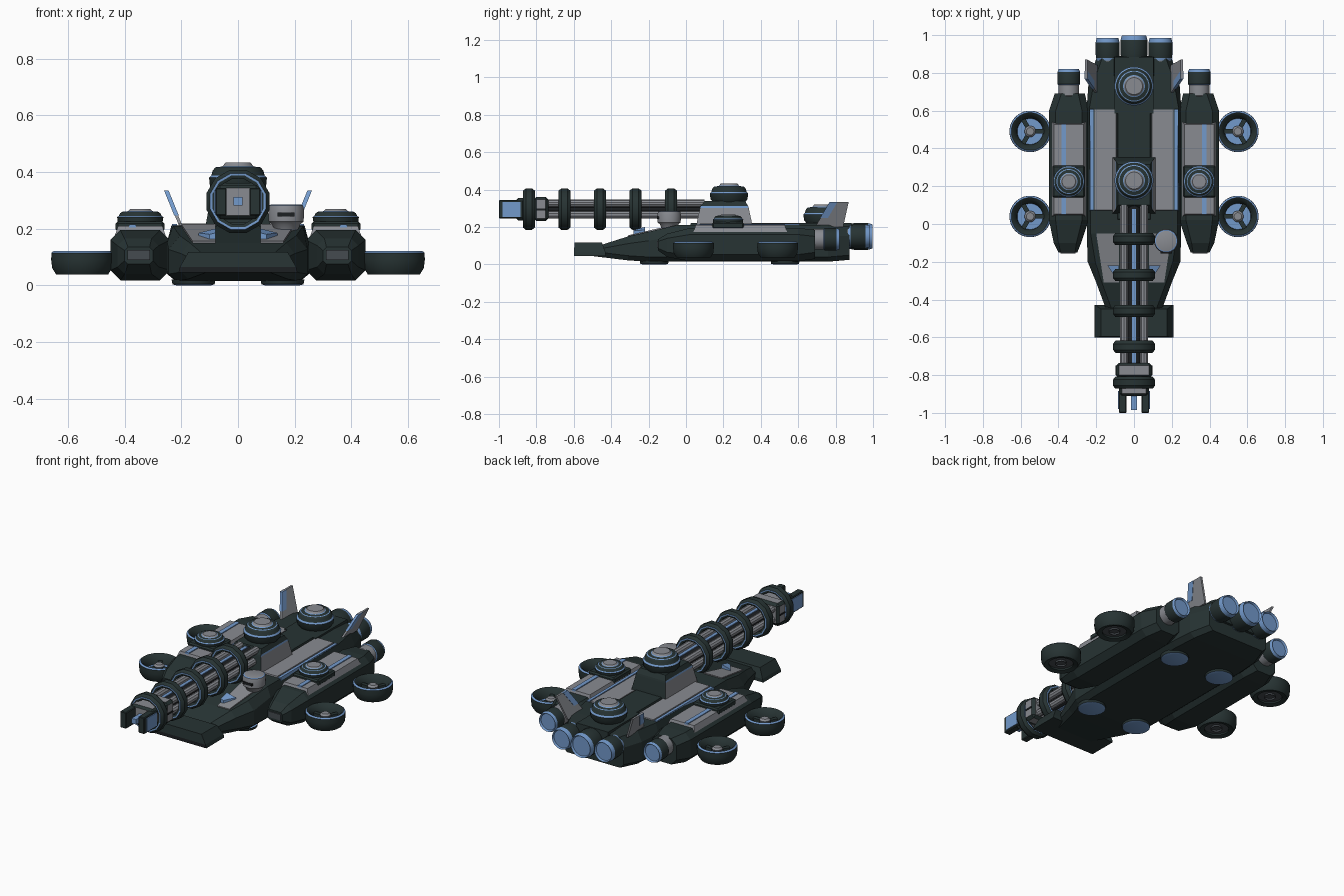
import bpy, bmesh, math
from mathutils import Vector

if "Cube" in bpy.data.objects:
    bpy.data.objects.remove(bpy.data.objects["Cube"])


def make_mat(name, rgb):
    m = bpy.data.materials.new(name)
    m.use_nodes = True
    m.diffuse_color = (*rgb, 1)
    m.node_tree.nodes["Principled BSDF"].inputs["Base Color"].default_value = (*rgb, 1)
    return m


MATS = [make_mat("dark_armour", (0.02, 0.033, 0.033)),
        make_mat("grey_plate", (0.25, 0.26, 0.285)),
        make_mat("blue_trim", (0.17, 0.32, 0.6)),
        make_mat("black_core", (0.012, 0.014, 0.016)),
        make_mat("shadow_grey", (0.06, 0.07, 0.08))]
DARK, GREY, BLUE, BLACK, SHADOW = range(5)


def finish(bm, name, smooth=False):
    bmesh.ops.remove_doubles(bm, verts=bm.verts[:], dist=1e-5)
    bmesh.ops.recalc_face_normals(bm, faces=bm.faces[:])
    for f in bm.faces:
        f.smooth = smooth
    for e in bm.edges:
        e.smooth = len(e.link_faces) == 2 and e.calc_face_angle(0) < math.radians(35)
    mesh = bpy.data.meshes.new(name)
    bm.to_mesh(mesh)
    bm.free()
    for m in MATS:
        mesh.materials.append(m)
    ob = bpy.data.objects.new(name, mesh)
    bpy.context.collection.objects.link(ob)
    return ob


def loft(name, sections, mat=DARK, side=1, bevel=0, rule=None):
    """Skin a row of matching outlines and cap both ends."""
    bm = bmesh.new()
    rings = [[bm.verts.new((x * side, y, z)) for x, y, z in s] for s in sections]
    n = len(rings[0])
    for a, b in zip(rings, rings[1:]):
        for i in range(n):
            j = (i + 1) % n
            bm.faces.new((a[i], a[j], b[j], b[i]))
    bm.faces.new(rings[0])
    bm.faces.new(rings[-1])
    bmesh.ops.recalc_face_normals(bm, faces=bm.faces[:])
    for f in bm.faces:
        f.material_index = rule(f) if rule else mat
    if bevel:
        bmesh.ops.bevel(bm, geom=bm.edges[:], offset=bevel, segments=1,
                        affect='EDGES', clamp_overlap=True)
    return finish(bm, name)


def rect(x0, x1, y0, y1, z):
    return [(x0, y0, z), (x1, y0, z), (x1, y1, z), (x0, y1, z)]


def box(name, xs, ys, zs, mat=DARK, side=1, bevel=0, inset=0):
    """Block whose top is drawn in by inset."""
    top = rect(xs[0] + inset, xs[1] - inset, ys[0] + inset, ys[1] - inset, zs[1])
    return loft(name, [rect(*xs, *ys, zs[0]), top], mat, side, bevel)


def lathe(name, profile, loc, axis='z', segs=24):
    """Turn (radius, height, colour of the next band) points about an axis."""
    bm = bmesh.new()
    rings = []
    for r, h, _ in profile:
        ring = []
        for k in range(segs):
            a = 2 * math.pi * (k + 0.5) / segs
            c, s = r * math.cos(a), r * math.sin(a)
            p = Vector((c, s, h) if axis == 'z' else (c, h, s))
            ring.append(bm.verts.new(p + Vector(loc)))
        rings.append(ring)
    for i in range(len(rings) - 1):
        for k in range(segs):
            j = (k + 1) % segs
            f = bm.faces.new((rings[i][k], rings[i][j], rings[i + 1][j], rings[i + 1][k]))
            f.material_index = profile[i][2]
    return finish(bm, name, True)


# Central hull
def hull_section(y, w, tw, zb, zt):
    half = [(w * .88, zb), (w, zb + .025), (w, zb + (zt - zb) * .7), (tw, zt)]
    return [(x, y, z) for x, z in half] + [(-x, y, z) for x, z in reversed(half)]


loft("hull", [hull_section(*s) for s in (
    (-.5, .13, .1, .045, .09), (-.31, .2, .17, .022, .15), (-.2, .245, .205, .015, .175),
    (-.05, .25, .23, .015, .21), (.62, .25, .235, .015, .212), (.76, .24, .21, .015, .212),
    (.875, .2, .17, .025, .205))])
loft("front_bumper", [rect(-.21, .21, -.6, -.43, .045), rect(-.205, .205, -.6, -.43, .065),
                      rect(-.175, .175, -.595, -.45, .118)],
     rule=lambda f: BLACK if f.normal.y < -.7 and f.calc_center_median().z < .06 else DARK)
box("spine_deck", (-.09, .09), (.02, .6), (.2, .222), inset=.006)
box("rear_deck", (-.11, .11), (.58, .89), (.1, .222), inset=.006)

# Hull plating, fins and nose plates
for s, tag in ((1, "left"), (-1, "right")):
    box(f"hull_panel_{tag}", (.09, .212), (.07, .61), (.2, .218), GREY, s, inset=.004)
    box(f"hull_strip_{tag}", (.212, .235), (.07, .61), (.2, .217), BLUE, s, inset=.003)
    loft(f"nose_panel_{tag}", [
        [(.08, -.31, .14), (.16, -.31, .14), (.16, -.31, .156), (.08, -.31, .156)],
        [(.08, -.05, .2), (.2, -.05, .2), (.2, -.05, .216), (.08, -.05, .216)]], GREY, s)
    loft(f"nose_strip_{tag}", [
        [(.08, -.28, .16), (.1, -.28, .16), (.1, -.28, .18), (.08, -.28, .185)],
        [(.08, -.22, .175), (.14, -.22, .17), (.14, -.22, .185), (.08, -.22, .2)]], BLUE, s)

    def fin(name, lead, trail, t0, thick, mat):
        sections = []
        for t in (t0, 1):
            x, z = .198 + .055 * t, .2 + .135 * t
            y0, y1 = lead[0] + lead[1] * t, trail[0] + trail[1] * t
            sections.append(rect(x - thick, x + thick, y0, y1, z))
        loft(name, sections, mat, s)

    fin(f"tail_fin_{tag}", (.69, .08), (.84, .03), 0, .006, GREY)
    fin(f"fin_leading_edge_{tag}", (.688, .08), (.73, .08), .35, .008, BLUE)

    # Side pods
    pod = []
    for y, x0, x1, zb, zt, c in ((-.15, .3, .4, .075, .135, .012), (-.1, .28, .425, .04, .165, .025),
                                 (.02, .24, .45, .018, .195, .035), (.6, .24, .45, .018, .195, .035),
                                 (.69, .26, .42, .03, .185, .035)):
        pod.append([(x0 + c, y, zb), (x1 - c, y, zb), (x1, y, zb + c), (x1, y, zt - c),
                    (x1 - c, y, zt), (x0 + c, y, zt), (x0, y, zt - c), (x0, y, zb + c)])
    loft(f"side_pod_{tag}", pod, DARK, s)
    box(f"pod_panel_{tag}", (.255, .435), (.04, .54), (.175, .21), GREY, s, inset=.012)
    box(f"pod_strip_{tag}", (.36, .385), (.05, .53), (.2, .215), BLUE, s)
    box(f"pod_front_plate_{tag}", (.31, .39), (-.156, -.14), (.09, .125), SHADOW, s)
    box(f"pod_turret_base_{tag}", (.26, .432), (.14, .31), (.19, .226), DARK, s, bevel=.008)

    # Pod engines
    lathe(f"pod_engine_{tag}", [(.04, .66, GREY), (.055, .68, GREY), (.055, .735, BLUE),
                                (.06, .74, DARK), (.06, .805, BLUE), (.054, .82, BLUE),
                                (.048, .808, BLUE), (0, .808, BLUE)], (s * .345, 0, .135), 'y')

    # Lift fans
    for y, end in ((.04, "front"), (.49, "rear")):
        at = (s * .55, y, 0)
        lathe(f"fan_duct_{end}_{tag}", [(.066, .045, DARK), (.092, .038, DARK), (.106, .06, DARK),
                                        (.11, .09, DARK), (.109, .115, BLUE), (.1, .122, DARK),
                                        (.088, .115, DARK), (.07, .085, DARK), (.066, .045, DARK)], at, segs=28)
        lathe(f"fan_disc_{end}_{tag}", [(0, .055, SHADOW), (.07, .055, SHADOW), (.07, .07, BLUE),
                                        (0, .07, BLUE)], at)
        lathe(f"fan_hub_{end}_{tag}", [(.03, .045, SHADOW), (.03, .095, GREY), (.02, .105, GREY),
                                       (0, .105, GREY)], at, segs=16)
        for k in range(3):
            spoke = box(f"fan_spoke_{k}_{end}_{tag}", (.02, .085), (-.012, .012), (.06, .09))
            spoke.location = at
            spoke.rotation_euler.z = k * 2 * math.pi / 3 + (math.pi if s > 0 else 0)

    # Belly pads
    for y, end in ((-.17, "front"), (.53, "rear")):
        lathe(f"belly_pad_{end}_{tag}", [(.078, .02, DARK), (.075, .004, BLUE), (.062, 0, BLUE),
                                         (0, 0, BLUE)], (s * .157, y, 0))

# Rear engines
for x, end, r in ((0, .998, .072), (.14, .985, .064), (-.14, .985, .064)):
    lathe("main_engine", [(r * .7, .82, GREY), (r * .9, .865, BLUE), (r * .95, .88, DARK),
                          (r, .9, DARK), (r, end - .025, BLUE), (r * .9, end, BLUE),
                          (r * .82, end - .012, BLUE), (0, end - .012, BLUE)], (x, 0, .15), 'y')


# Round turrets, all one shape at different sizes
def turret(name, x, y, z, k, kz):
    prof = [(.085, 0, DARK), (.1, .02, DARK), (.103, .05, BLUE), (.095, .058, DARK),
            (.09, .075, DARK), (.082, .085, BLUE), (.077, .087, DARK), (.058, .089, BLUE),
            (.053, .092, GREY), (.045, .103, GREY), (0, .103, GREY)]
    lathe(name, [(r * k, h * kz, m) for r, h, m in prof], (x, y, z))


turret("cannon_turret", 0, .23, .33, 1, 1)
turret("rear_turret", 0, .73, .218, 1, 1)
turret("pod_turret_left", .345, .225, .215, .8, .52)
turret("pod_turret_right", -.345, .225, .215, .8, .52)


# Cannon mount with grey and blue flanks
def mount_colour(f):
    z = f.calc_center_median().z
    if abs(f.normal.x) > .5 and z < .318:
        return BLUE if z > .3 else GREY
    return DARK


loft("cannon_mount", [rect(-.115, .115, .055, .355, .205), rect(-.11, .11, .06, .35, .235),
                      rect(-.098, .098, .075, .335, .303), rect(-.096, .096, .078, .332, .313),
                      rect(-.085, .085, .1, .315, .34)], rule=mount_colour)

# Long cannon: core, rails and rings
AXIS = .296
lathe("cannon_core", [(0, -.9, BLACK), (.04, -.9, BLACK), (.04, .1, BLACK), (0, .1, BLACK)],
      (0, 0, AXIS), 'y', 12)
for sx in (-1, 1):
    for sz in (-1, 1):
        lathe("cannon_rail", [(0, -.88, GREY), (.021, -.88, GREY), (.021, .1, GREY), (0, .1, GREY)],
              (sx * .053, 0, AXIS + sz * .03), 'y', 10)
for z in (AXIS + .036, AXIS - .044):
    box("cannon_strip", (-.01, .01), (-.88, .08), (z, z + .008), BLUE)
for i in range(5):
    lathe("cannon_ring", [(.082, -.026, DARK), (.094, -.032, BLUE), (.102, -.032, DARK),
                          (.115, -.016, DARK), (.115, .016, DARK), (.102, .032, BLUE),
                          (.094, .032, DARK), (.082, .026, DARK), (.082, -.026, DARK)],
          (0, -.84 + i * .19, AXIS), 'y', 12)

# Muzzle block and prongs
box("muzzle_block", (-.095, .095), (-.815, -.735), (.232, .362), GREY, bevel=.015)
box("muzzle_collar", (-.075, .075), (-.91, -.8), (.235, .355), GREY, bevel=.012)
for s, tag in ((1, "left"), (-1, "right")):
    box(f"muzzle_prong_{tag}", (.04, .08), (-1, -.87), (.246, .344), DARK, s, bevel=.004)
    box(f"prong_plate_{tag}", (.079, .084), (-.98, -.885), (.255, .335), BLUE, s)
    box(f"block_slot_{tag}", (.09, .098), (-.8, -.75), (.29, .3), BLACK, s)
box("muzzle_tip", (-.015, .015), (-.985, -.88), (.282, .312), BLUE)

# Offset sensor pod on the nose
lathe("sensor_pod", [(.04, .19, GREY), (.05, .215, GREY), (.062, .225, GREY), (.064, .265, GREY),
                     (.06, .282, BLUE), (.054, .285, GREY), (0, .28, GREY)], (.17, -.09, 0))
box("sensor_slit", (.14, .2), (-.156, -.12), (.243, .257), BLACK)
